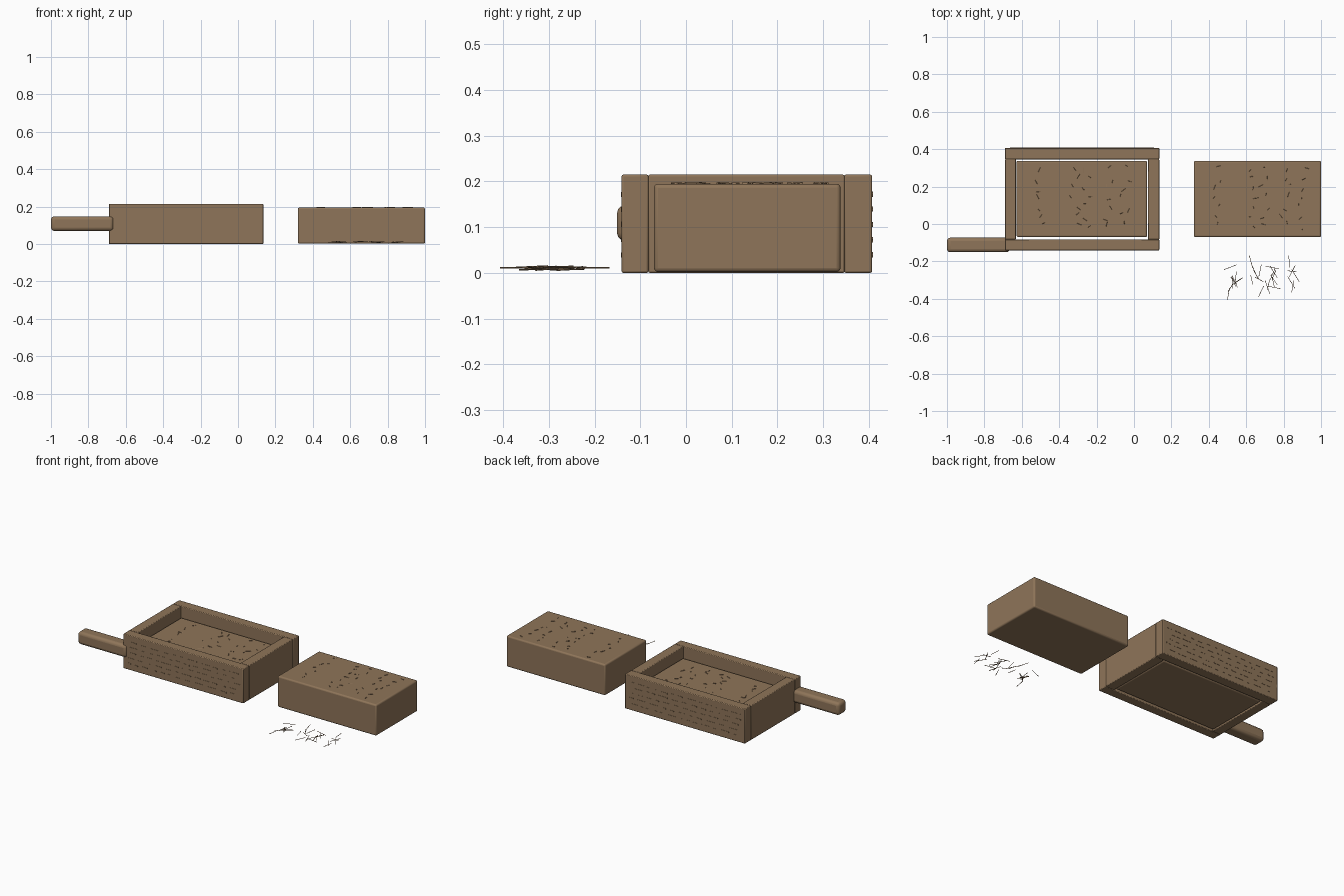
import bpy, bmesh, math, random
from mathutils import Matrix, Vector

if "Cube" in bpy.data.objects:
    bpy.data.objects.remove(bpy.data.objects["Cube"])
random.seed(4)

COLOR = (0.275, 0.178, 0.1, 1)
brown = bpy.data.materials.new("earth brown")
brown.use_nodes = True
brown.diffuse_color = COLOR
brown.node_tree.nodes["Principled BSDF"].inputs["Base Color"].default_value = COLOR


def add_object(name, bm):
    mesh = bpy.data.meshes.new(name)
    bm.to_mesh(mesh)
    bm.free()
    mesh.materials.append(brown)
    ob = bpy.data.objects.new(name, mesh)
    bpy.context.collection.objects.link(ob)
    return ob


def add_box(bm, lo, hi):
    lo, hi = Vector(lo), Vector(hi)
    size = Matrix.Diagonal((*(hi - lo), 1))
    bmesh.ops.create_cube(bm, size=1, matrix=Matrix.Translation((lo + hi) / 2) @ size)


def block(name, lo, hi, round_by, segments=2):
    bm = bmesh.new()
    add_box(bm, lo, hi)
    ob = add_object(name, bm)
    bev = ob.modifiers.new("soft edges", "BEVEL")
    bev.width = round_by
    bev.segments = segments
    bpy.ops.object.select_all(action="DESELECT")
    ob.select_set(True)
    bpy.context.view_layer.objects.active = ob
    bpy.ops.object.shade_smooth_by_angle(angle=math.radians(35))


def add_stalk(bm, centre, length, turn, tilt, radius):
    m = (Matrix.Translation(centre) @ Matrix.Rotation(turn, 4, "Z")
         @ Matrix.Rotation(math.pi / 2 + tilt, 4, "Y"))
    bmesh.ops.create_cone(bm, cap_ends=True, segments=5, radius1=radius,
                          radius2=radius, depth=length, matrix=m)


# Mould frame: two long rails, two short rails and a handle
TOP = 0.215
block("front_rail", (-0.69, -0.141, 0), (0.135, -0.082, TOP), 0.004)
block("back_rail", (-0.69, 0.346, 0), (0.135, 0.407, TOP), 0.004)
block("right_rail", (-0.69, -0.083, 0), (-0.632, 0.347, TOP), 0.004)
block("left_rail", (0.074, -0.083, 0), (0.135, 0.347, TOP), 0.004)
block("handle", (-1, -0.151, 0.07), (-0.665, -0.073, 0.148), 0.018, 3)

# Grain strokes along the outer faces of the long rails
for name, y in (("front_grain", -0.141), ("back_grain", 0.407)):
    bm = bmesh.new()
    for row in range(5):
        x = -0.665 + random.uniform(0, 0.03)
        while x < 0.09:
            length = random.choice((0.02, 0.03, 0.04, 0.06))
            z = 0.04 + row * 0.033 + random.uniform(-0.003, 0.003)
            add_box(bm, (x, y - 0.0015, z - 0.003),
                    (min(x + length, 0.125), y + 0.0015, z + 0.003))
            x += length + random.uniform(0.02, 0.035)
    add_object(name, bm)

# Mud bricks: one still in the mould, one turned out beside it
bricks = (("moulded_brick", -0.628, 0.07, 0.15), ("finished_brick", 0.32, 1, 0.195))
for name, left, right, top in bricks:
    block(name, (left, -0.07, 0.002), (right, 0.338, top), 0.009, 3)
    # Short straw ends lying half sunk in the upper face
    bm = bmesh.new()
    for column in (0.12, 0.31, 0.38, 0.49, 0.58):
        for i in range(7):
            centre = (left + column + random.uniform(-0.025, 0.025),
                      -0.01 + i * 0.05 + random.uniform(-0.02, 0.02), top)
            add_stalk(bm, centre, random.uniform(0.014, 0.03),
                      random.uniform(0, math.tau), random.uniform(-0.15, 0.15), 0.0025)
    add_object(name + "_straw", bm)

# Loose straw scattered on the ground in small clusters
bm = bmesh.new()
for x, y, count in ((0.54, -0.28, 9), (0.65, -0.28, 5), (0.73, -0.28, 9), (0.86, -0.28, 5)):
    for i in range(count):
        centre = (x + random.uniform(-0.025, 0.025),
                  y + random.uniform(-0.06, 0.05), random.uniform(0.007, 0.014))
        add_stalk(bm, centre, random.uniform(0.05, 0.08),
                  random.uniform(0, math.tau), random.uniform(-0.05, 0.05), 0.0015)
# Outermost stalks of the scatter
for x, y, turn in ((0.505, -0.375, 80), (0.625, -0.2, 105), (0.83, -0.2, 95), (0.68, -0.36, 65)):
    add_stalk(bm, (x, y, 0.011), 0.065, math.radians(turn), 0, 0.0015)
add_object("loose_straw", bm)
